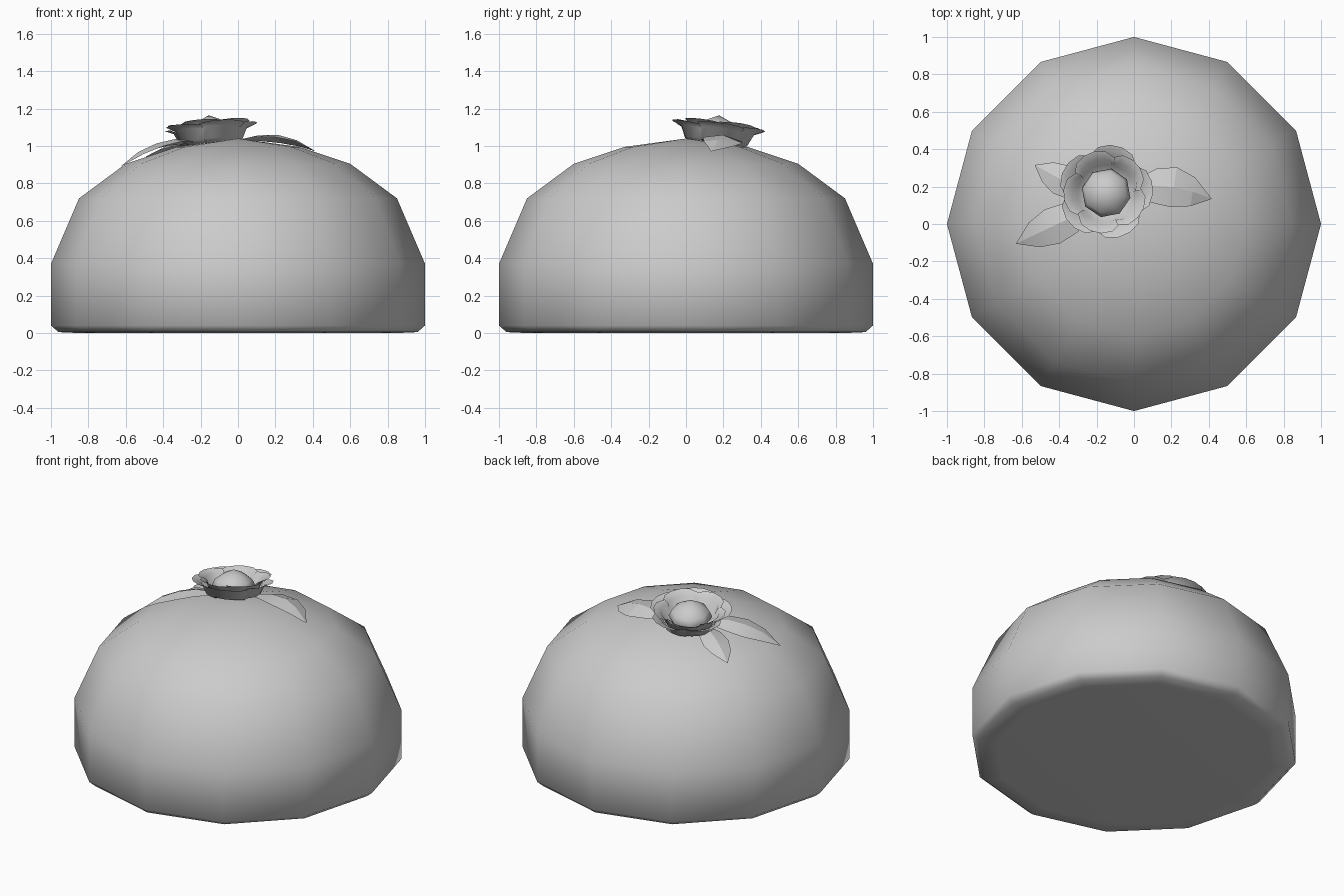
import bpy, bmesh, math
from mathutils import Vector, Matrix

cube = bpy.data.objects.get("Cube")
if cube:
    bpy.data.objects.remove(cube, do_unlink=True)

grey = bpy.data.materials.new("plain grey")
grey.use_nodes = True
COLOUR = (0.6, 0.6, 0.6, 1)
grey.diffuse_color = COLOUR
grey.node_tree.nodes["Principled BSDF"].inputs["Base Color"].default_value = COLOUR

# Body outline from crown to underside: (radius, height)
PROFILE = [(0, 1.04), (0.33, 0.995), (0.6, 0.905), (0.85, 0.72),
           (1, 0.37), (1, 0.04), (0.96, 0.005), (0.85, 0), (0, 0)]


def finish(name, bm, angle):
    mesh = bpy.data.meshes.new(name)
    bm.to_mesh(mesh)
    bm.free()
    mesh.materials.append(grey)
    obj = bpy.data.objects.new(name, mesh)
    bpy.context.collection.objects.link(obj)
    bpy.ops.object.select_all(action='DESELECT')
    obj.select_set(True)
    bpy.context.view_layer.objects.active = obj
    bpy.ops.object.shade_smooth_by_angle(angle=math.radians(angle))
    return obj


def lathe(name, outline, sides, angle):
    bm = bmesh.new()
    vs = [bm.verts.new((r, 0, z)) for r, z in outline]
    edges = [bm.edges.new(pair) for pair in zip(vs, vs[1:])]
    bmesh.ops.spin(bm, geom=vs + edges, cent=(0, 0, 0), axis=(0, 0, 1),
                   angle=math.tau, steps=sides)
    bmesh.ops.remove_doubles(bm, verts=bm.verts, dist=0.0005)
    bmesh.ops.recalc_face_normals(bm, faces=bm.faces)
    return finish(name, bm, angle)


def sheet(bm, rows):
    grid = [[bm.verts.new(p) for p in row] for row in rows]
    for a, b in zip(grid, grid[1:]):
        for i in range(len(a) - 1):
            bm.faces.new((a[i], b[i], b[i + 1], a[i + 1]))


def body_height(x, y):
    r = math.hypot(x, y)
    for (r0, z0), (r1, z1) in zip(PROFILE, PROFILE[1:]):
        if r0 <= r <= r1:
            return z0 + (z1 - z0) * (r - r0) / (r1 - r0)
    return 0


# Rounded twelve-sided body
lathe("body", PROFILE, 12, 180)

# The flower leans with the slope of the body
lean = Vector((-0.075, 0.115, 1)).to_track_quat('Z', 'Y').to_matrix().to_4x4()
place = Matrix.Translation((-0.145, 0.16, 1.01)) @ lean


def petal_ring(name, count, turn, spread, outline):
    bm = bmesh.new()
    for k in range(count):
        mid = math.radians(turn) + math.tau * k / count
        rows = []
        for level, (radius, z) in enumerate(outline):
            t = level / (len(outline) - 1)
            row = []
            for s in (-1, -0.6, -0.2, 0.2, 0.6, 1):
                a = mid + math.radians(spread) * s
                r = radius * (1 - 0.17 * t * abs(s) ** 3)
                lift = z + 0.008 * t * (1 - s * s) - 0.004 * s
                row.append((r * math.cos(a), r * math.sin(a), lift))
            rows.append(row)
        sheet(bm, rows)
    bmesh.ops.recalc_face_normals(bm, faces=bm.faces)
    bmesh.ops.reverse_faces(bm, faces=[f for f in bm.faces if f.normal.z < 0])
    finish(name, bm, 60).matrix_world = place


petal_ring("outer_petals", 5, 8, 38,
           [(0.1, -0.005), (0.17, 0.01), (0.2, 0.07), (0.255, 0.09)])
petal_ring("inner_petals", 5, 44, 39,
           [(0.1, 0.005), (0.155, 0.03), (0.18, 0.085), (0.225, 0.104)])

# Pointed bud in the middle
bud = lathe("bud", [(0, 0.155), (0.07, 0.125), (0.115, 0.092), (0.133, 0.055),
                    (0.115, 0.015), (0, -0.01)], 8, 180)
bud.matrix_world = place


# Creased leaves resting on the body
def leaf(name, base, tip, width, bow, lift):
    start, end = Vector(base), Vector(tip)
    along = end - start
    side = Vector((-along.y, along.x)).normalized()
    rows = []
    for t, w in ((0, 0.35), (0.25, 0.85), (0.5, 1), (0.75, 0.72), (1, 0.01)):
        arch = math.sin(math.pi * t)
        row = []
        for s in (-1, 0, 1):
            p = start + along * t + side * (s * w * width + bow * arch)
            z = body_height(*p) + 0.012 + lift * arch + 0.022 * w * (s == 0)
            row.append((p.x, p.y, z))
        rows.append(row)
    bm = bmesh.new()
    sheet(bm, rows)
    bmesh.ops.recalc_face_normals(bm, faces=bm.faces)
    if sum(f.normal.z for f in bm.faces) < 0:
        bmesh.ops.reverse_faces(bm, faces=bm.faces)
    finish(name, bm, 15)


leaf("left_leaf", (0.0, 0.2), (0.415, 0.135), 0.108, 0.03, 0.025)
leaf("right_front_leaf", (-0.24, 0.08), (-0.63, -0.105), 0.1, 0.0, 0.02)
leaf("right_back_leaf", (-0.25, 0.16), (-0.53, 0.315), 0.085, 0.0, 0.01)
